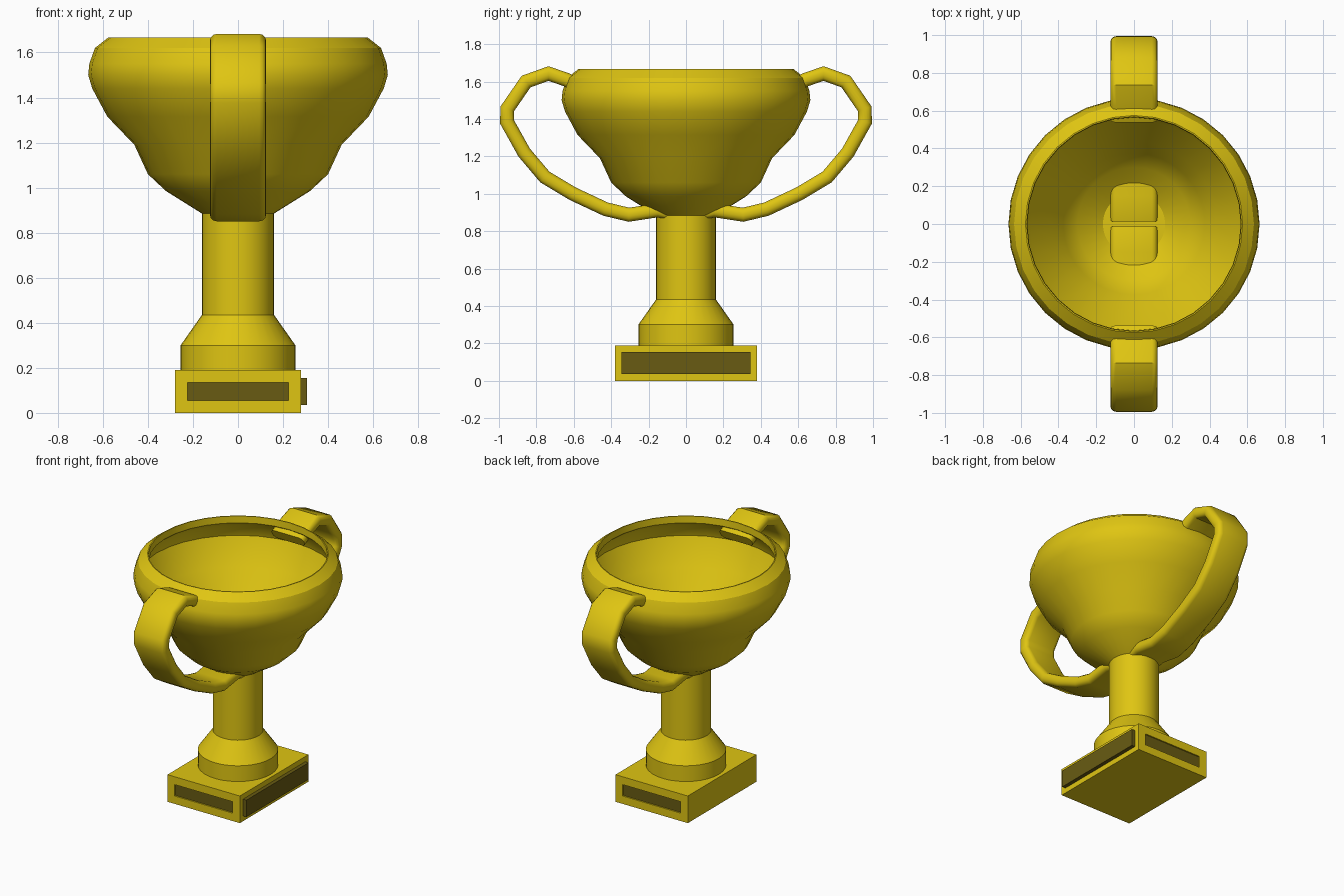
import bpy, bmesh, math
from mathutils import Vector

old = bpy.data.objects.get("Cube")
if old:
    bpy.data.objects.remove(old, do_unlink=True)


def material(name, color):
    m = bpy.data.materials.new(name)
    m.use_nodes = True
    m.diffuse_color = color
    m.node_tree.nodes["Principled BSDF"].inputs["Base Color"].default_value = color
    return m


gold = material("gold", (0.74, 0.56, 0.006, 1))
olive = material("dark olive", (0.14, 0.105, 0.006, 1))


def finish(bm, name, mats, angle=None):
    bmesh.ops.recalc_face_normals(bm, faces=bm.faces)
    mesh = bpy.data.meshes.new(name)
    bm.to_mesh(mesh)
    bm.free()
    for m in mats:
        mesh.materials.append(m)
    ob = bpy.data.objects.new(name, mesh)
    bpy.context.collection.objects.link(ob)
    if angle:
        bpy.ops.object.select_all(action='DESELECT')
        ob.select_set(True)
        bpy.context.view_layer.objects.active = ob
        bpy.ops.object.shade_smooth_by_angle(angle=math.radians(angle))
    return ob


def lathe(name, profile, steps=32):
    bm = bmesh.new()
    verts = [bm.verts.new((r, 0, z)) for r, z in profile]
    edges = [bm.edges.new(pair) for pair in zip(verts, verts[1:])]
    bmesh.ops.spin(bm, geom=verts + edges, cent=(0, 0, 0), axis=(0, 0, 1),
                   angle=math.tau, steps=steps, use_merge=True)
    bmesh.ops.remove_doubles(bm, verts=bm.verts, dist=1e-4)
    return finish(bm, name, [gold], 31)


# Plinth with recessed end panels and a raised plaque on one side
bm = bmesh.new()
bmesh.ops.create_cube(bm, size=1)
for v in bm.verts:
    v.co = Vector((v.co.x * 0.56, v.co.y * 0.76, (v.co.z + 0.5) * 0.19))
bm.normal_update()


def panel(direction, margin, depth, color_walls):
    d = Vector(direction)
    face = next(f for f in bm.faces if f.normal.dot(d) > 0.9)
    bmesh.ops.inset_region(bm, faces=[face], thickness=margin, use_even_offset=True)
    top = bmesh.ops.extrude_discrete_faces(bm, faces=[face])["faces"][0]
    bmesh.ops.translate(bm, verts=top.verts, vec=d * depth)
    top.material_index = 1
    if color_walls:
        for e in top.edges:
            for f in e.link_faces:
                f.material_index = 1
    bm.normal_update()


panel((0, -1, 0), 0.055, -0.009, False)
panel((0, 1, 0), 0.055, -0.009, False)
panel((1, 0, 0), 0.036, 0.026, True)
finish(bm, "plinth", [gold, olive])

# Stem with flared foot
lathe("stem", [(0, 0.18), (0.255, 0.18), (0.255, 0.3), (0.16, 0.435),
               (0.16, 0.895), (0, 0.895)])

# Bowl: outer wall, rim, then inner wall
lathe("bowl", [(0, 0.885), (0.16, 0.885), (0.32, 0.985), (0.4, 1.06), (0.46, 1.19),
               (0.58, 1.315), (0.647, 1.44), (0.665, 1.5), (0.66, 1.55), (0.635, 1.62),
               (0.575, 1.667), (0.568, 1.667), (0.565, 1.62), (0.61, 1.58),
               (0.635, 1.5), (0.55, 1.32), (0.435, 1.2), (0.375, 1.075),
               (0.3, 0.995), (0.165, 0.902), (0, 0.902)])

# Strap handles: rounded section swept along a path, mirrored front to back
path = [(0.555, 1.565), (0.64, 1.61), (0.735, 1.643), (0.855, 1.6), (0.955, 1.455),
        (0.957, 1.385), (0.865, 1.22), (0.755, 1.09), (0.605, 1.0), (0.43, 0.918),
        (0.305, 0.888), (0.15, 0.912), (0.02, 0.885)]
half_w, half_t, round_r = 0.125, 0.037, 0.03
section = []
for i, (sx, sy) in enumerate([(1, 1), (-1, 1), (-1, -1), (1, -1)]):
    for k in range(4):
        a = math.pi / 2 * (i + k / 3)
        section.append((sx * (half_w - round_r) + round_r * math.cos(a),
                        sy * (half_t - round_r) + round_r * math.sin(a)))


def handle(name, side):
    bm = bmesh.new()
    pts = [Vector((0, y, z)) for y, z in path]
    rings = []
    for i, p in enumerate(pts):
        a = (p - pts[max(i - 1, 0)]).normalized()
        b = (pts[min(i + 1, len(pts) - 1)] - p).normalized()
        t = (a + b).normalized()
        n = Vector((0, -t.z, t.y))
        # widen at the bends so the strap keeps its thickness
        miter = 1 / max(t.dot(b if b.length else a), 0.8)
        rings.append([bm.verts.new((u, (p.y + n.y * w * miter) * side,
                                    p.z + n.z * w * miter)) for u, w in section])
    count = len(section)
    for r0, r1 in zip(rings, rings[1:]):
        for k in range(count):
            j = (k + 1) % count
            bm.faces.new((r0[k], r0[j], r1[j], r1[k]))
    bm.faces.new(rings[0])
    bm.faces.new(rings[-1])
    finish(bm, name, [gold], 35)


handle("front_handle", -1)
handle("back_handle", 1)
